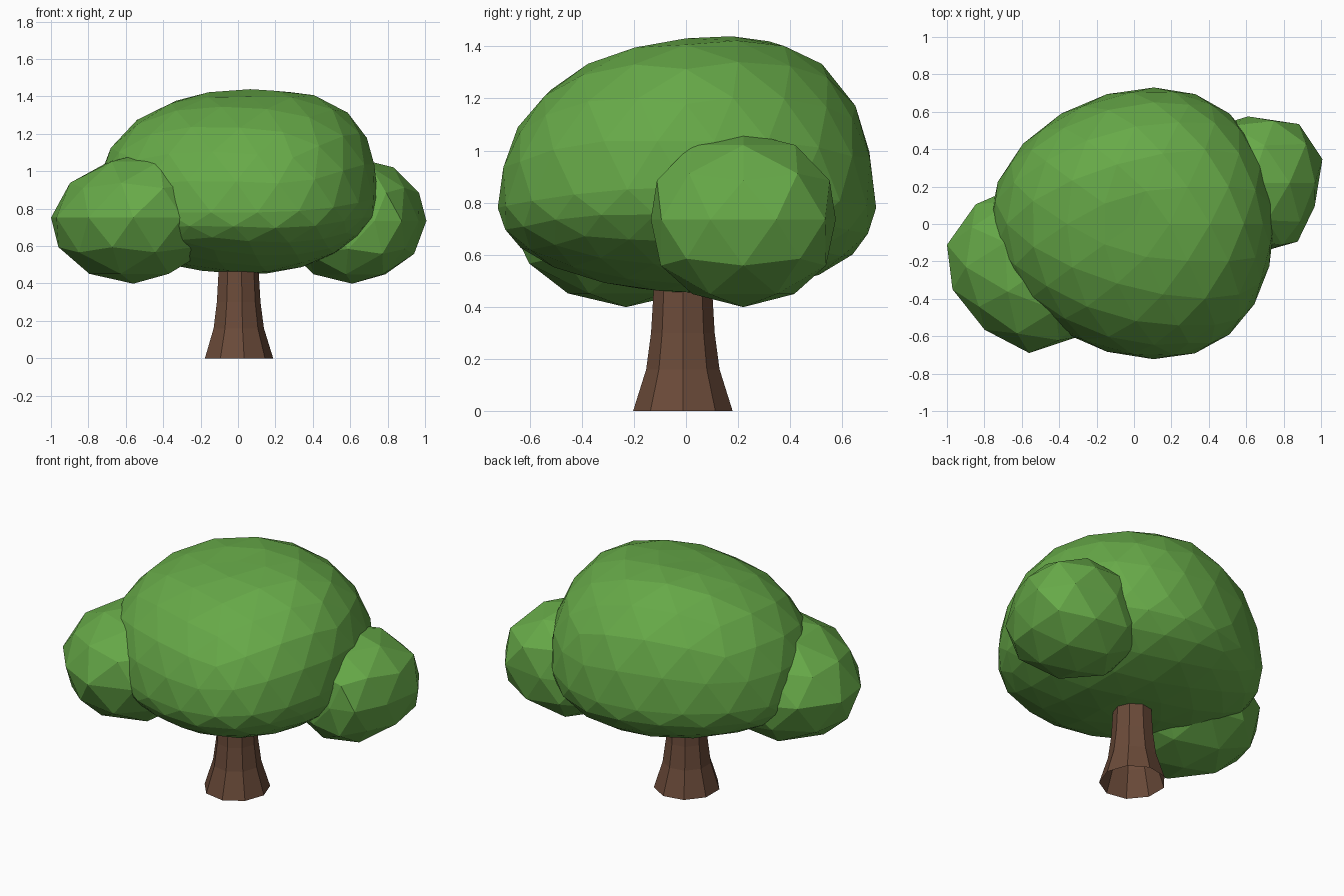
import bpy, bmesh, math

if "Cube" in bpy.data.objects:
    bpy.data.objects.remove(bpy.data.objects["Cube"])


def material(name, rgb):
    m = bpy.data.materials.new(name)
    m.diffuse_color = (*rgb, 1.0)
    m.use_nodes = True
    m.node_tree.nodes["Principled BSDF"].inputs["Base Color"].default_value = m.diffuse_color
    return m


GREEN = material("leaf_green", (0.135, 0.40, 0.065))
BROWN = material("bark_brown", (0.145, 0.069, 0.041))


def finish(bm, name, mat):
    me = bpy.data.meshes.new(name)
    bm.to_mesh(me)
    bm.free()
    me.materials.append(mat)
    ob = bpy.data.objects.new(name, me)
    bpy.context.collection.objects.link(ob)
    return ob


def foliage(name, subdivisions, shape):
    """Faceted ball whose unit vertices are moved by a shape function."""
    bm = bmesh.new()
    bmesh.ops.create_icosphere(bm, subdivisions=subdivisions, radius=1.0)
    for v in bm.verts:
        v.co = shape(*v.co)
    return finish(bm, name, GREEN)


def clump_shape(centre, radii, side, bulge, skew, top_shift, front_shift, box):
    """Ellipsoid, widened and skewed on its outer side."""
    def shape(x, y, z):
        out = max(0.0, side * x)
        return (centre[0] + radii[0] * x + side * skew * y * out
                + top_shift * max(0.0, z) + front_shift * max(0.0, -y) ** 2,
                centre[1] + radii[1] * y * (1 + bulge * out + box * abs(z)),
                centre[2] + radii[2] * z)
    return shape


def crown_shape(x, y, z):
    # squarish dome, flatter below, fuller towards the back right
    p = 2.25 if z > 0 else 2.1
    t = (math.hypot(x, y) ** p + abs(z) ** p) ** (-1 / p)
    lean = max(0.0, -(x + y) / math.sqrt(2))
    k = t * (1 - 0.02 * lean ** 2)
    px = (0.75 if x > 0 else 0.78) * x * k
    py = 0.73 * y * k
    right, back = max(0.0, px), max(0.0, py)
    if z > 0:
        pz = 0.635 * z * t * (1 + (0.30 if py > 0 else 0.10) * py
                              + 0.2 * right - 0.6 * right * back)
    else:
        pz = 0.328 * z * t * (1 + 0.12 * (px + py))
    return px + 0.2 * py * py, py, 0.78 + pz + 0.14 * right ** 2


# Main crown and the two side clumps
foliage("main_crown", 3, crown_shape)
foliage("left_clump", 2,
        clump_shape((-0.56, -0.23, 0.752), (0.447, 0.46, 0.353), -1, -0.17, 0.05, 0.08, 0.0, 0.0))
foliage("right_clump", 2,
        clump_shape((0.61, 0.22, 0.735), (0.39, 0.355, 0.336), 1, 0.16, 0.09, 0.02, 0.12, 0.12))

# Nine-sided open trunk, flared at the foot
SIDES = 9
bm = bmesh.new()
rings = []
for z, r in ((0.0, 0.194), (0.16, 0.143), (0.3, 0.124), (0.5, 0.112), (0.6, 0.107)):
    angles = [2 * math.pi * i / SIDES for i in range(SIDES)]
    rings.append([bm.verts.new((0.97 * r * math.cos(a), r * math.sin(a) - 0.012, z))
                  for a in angles])
for low, high in zip(rings, rings[1:]):
    for i in range(SIDES):
        j = (i + 1) % SIDES
        bm.faces.new((low[i], low[j], high[j], high[i]))
finish(bm, "trunk", BROWN)
